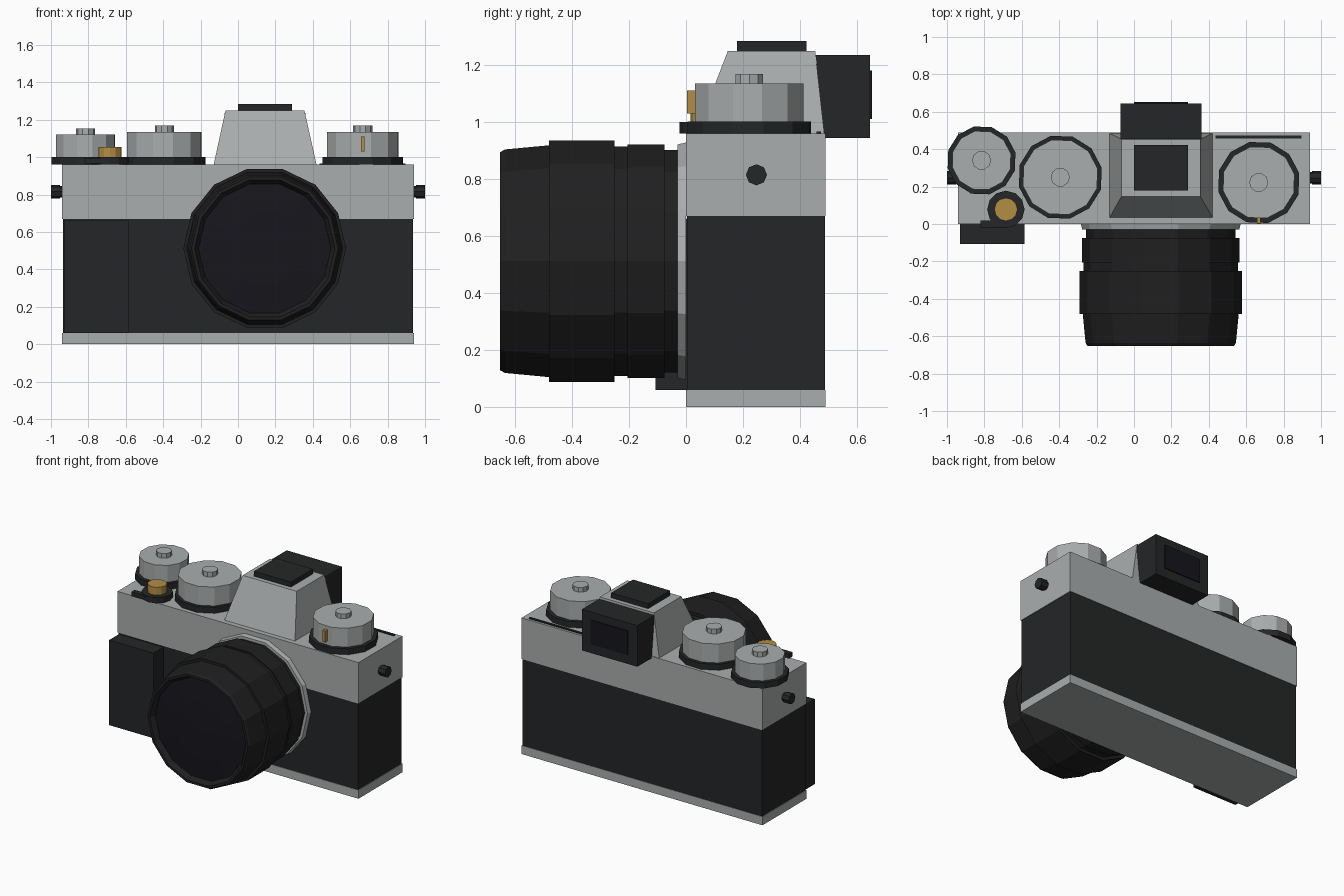
import bpy, bmesh, math
from mathutils import Matrix, Vector

if "Cube" in bpy.data.objects:
    bpy.data.objects.remove(bpy.data.objects["Cube"])


def material(name, rgb):
    m = bpy.data.materials.new(name)
    m.diffuse_color = (*rgb, 1)
    m.use_nodes = True
    m.node_tree.nodes["Principled BSDF"].inputs["Base Color"].default_value = m.diffuse_color
    return m


SILVER = material("silver", (0.40, 0.42, 0.42))
BLACK = material("black", (0.018, 0.019, 0.020))
RUBBER = material("rubber", (0.014, 0.014, 0.015))
GLASS = material("glass", (0.008, 0.008, 0.012))
BRASS = material("brass", (0.45, 0.27, 0.06))


def finish(name, bm, mat):
    bmesh.ops.recalc_face_normals(bm, faces=bm.faces[:])
    me = bpy.data.meshes.new(name)
    bm.to_mesh(me)
    bm.free()
    me.materials.append(mat)
    ob = bpy.data.objects.new(name, me)
    bpy.context.collection.objects.link(ob)
    return ob


def block(name, x, y, z, mat, top_x=None, top_y=None):
    """Box from ranges; optional different ranges at the top make a frustum."""
    bm = bmesh.new()
    bmesh.ops.create_cube(bm, size=1)
    for v in bm.verts:
        i, j, k = (int(c > 0) for c in v.co)
        xr = top_x if k and top_x else x
        yr = top_y if k and top_y else y
        v.co = (xr[i], yr[j], z[k])
    return finish(name, bm, mat)


def lathe(name, profile, sides, mat, origin, axis="Z", turn=0.0):
    """Revolve (radius, height) points; the ends are closed to the axis."""
    bm = bmesh.new()
    rings = []
    for r, h in profile:
        if r == 0:
            rings.append([bm.verts.new((0, 0, h))] * sides)
            continue
        angles = [math.radians(turn) + math.tau * i / sides for i in range(sides)]
        rings.append([bm.verts.new((r * math.cos(a), r * math.sin(a), h)) for a in angles])
    for a, b in zip(rings, rings[1:]):
        for i in range(sides):
            j = (i + 1) % sides
            bm.faces.new(list(dict.fromkeys((a[i], a[j], b[j], b[i]))))
    for ring in (rings[0], rings[-1]):
        if ring[0] is not ring[1]:
            bm.faces.new(ring)
    rot = {"Z": Matrix(), "Y": Matrix.Rotation(math.pi / 2, 4, "X"),
           "X": Matrix.Rotation(math.pi / 2, 4, "Y")}[axis]
    bm.transform(Matrix.Translation(Vector(origin)) @ rot)
    return finish(name, bm, mat)


def disc(name, r, z0, z1, sides, mat, x, y, turn=0.0):
    return lathe(name, [(r, z0), (r, z1)], sides, mat, (x, y, 0), turn=turn)


# body shell, covering and hand grip
block("bottom_plate", (-0.94, 0.94), (0, 0.49), (0, 0.06), SILVER)
block("leather_body", (-0.935, 0.935), (0.003, 0.487), (0.06, 0.67), BLACK)
block("top_plate", (-0.94, 0.94), (0, 0.49), (0.67, 0.96), SILVER)
block("hand_grip", (-0.93, -0.585), (-0.107, 0.01), (0.06, 0.66), BLACK)
block("top_slot", (0.435, 0.895), (0.458, 0.474), (0.955, 0.967), BLACK)

# viewfinder housing, accessory shoe and eyepiece
block("viewfinder_housing", (-0.13, 0.42), (0.035, 0.485), (0.96, 1.25), SILVER,
      top_x=(-0.067, 0.355), top_y=(0.147, 0.453))
block("accessory_shoe", (0, 0.288), (0.178, 0.422), (1.25, 1.285), BLACK)
block("eyepiece", (-0.072, 0.36), (0.455, 0.645), (0.945, 1.235), BLACK)
block("eyepiece_window", (0, 0.288), (0.64, 0.652), (1.01, 1.18), GLASS)

# lens: heights run forward from the body face
LENS = (0.143, 0, 0.512)
lathe("lens_mount", [(0.427, 0), (0.42, 0.03)], 14, SILVER, LENS, "Y")
lathe("lens_barrel", [(0.40, 0.03), (0.40, 0.075), (0.42, 0.075), (0.42, 0.205),
                      (0.413, 0.205), (0.413, 0.25), (0.435, 0.25), (0.435, 0.48),
                      (0.417, 0.48), (0.402, 0.635), (0.392, 0.652), (0.375, 0.652),
                      (0.354, 0.615)], 14, RUBBER, LENS, "Y")
lathe("lens_glass", [(0.354, 0.60), (0.354, 0.617), (0.2, 0.628), (0, 0.632)],
      14, GLASS, LENS, "Y")

# dials: x, y, base radius, dial radius, dial top
dials = {"right_dial": (0.667, 0.222, 0.222, 0.196, 1.135),
         "middle_dial": (-0.394, 0.25, 0.227, 0.205, 1.135),
         "left_dial": (-0.815, 0.34, 0.186, 0.161, 1.12)}
for name, (x, y, base, r, top) in dials.items():
    disc(name + "_base", base, 0.96, 1.002, 12, BLACK, x, y, 13)
    disc(name, r, 1.002, top, 12, SILVER, x, y, 13)
    disc(name + "_knob", 0.051, top, top + 0.033, 10, SILVER, x, y)
block("dial_marker", (0.657, 0.677), (0.004, 0.04), (1.03, 1.11), BRASS)

# shutter release with its lever
disc("shutter_collar", 0.1, 0.96, 1.0, 12, BLACK, -0.685, 0.078)
disc("shutter_button", 0.062, 1.0, 1.055, 12, BRASS, -0.685, 0.078)
block("shutter_lever", (-0.82, -0.685), (-0.018, 0.02), (0.965, 0.995), BLACK)

# strap lugs on both ends
for side, name in ((-1, "left"), (1, "right")):
    lathe(name + "_strap_lug",
          [(0.03, side * 0.935), (0.03, side * 0.952), (0.037, side * 0.952), (0.037, side * 1.0)],
          8, BLACK, (0, 0.247, 0.815), "X")
